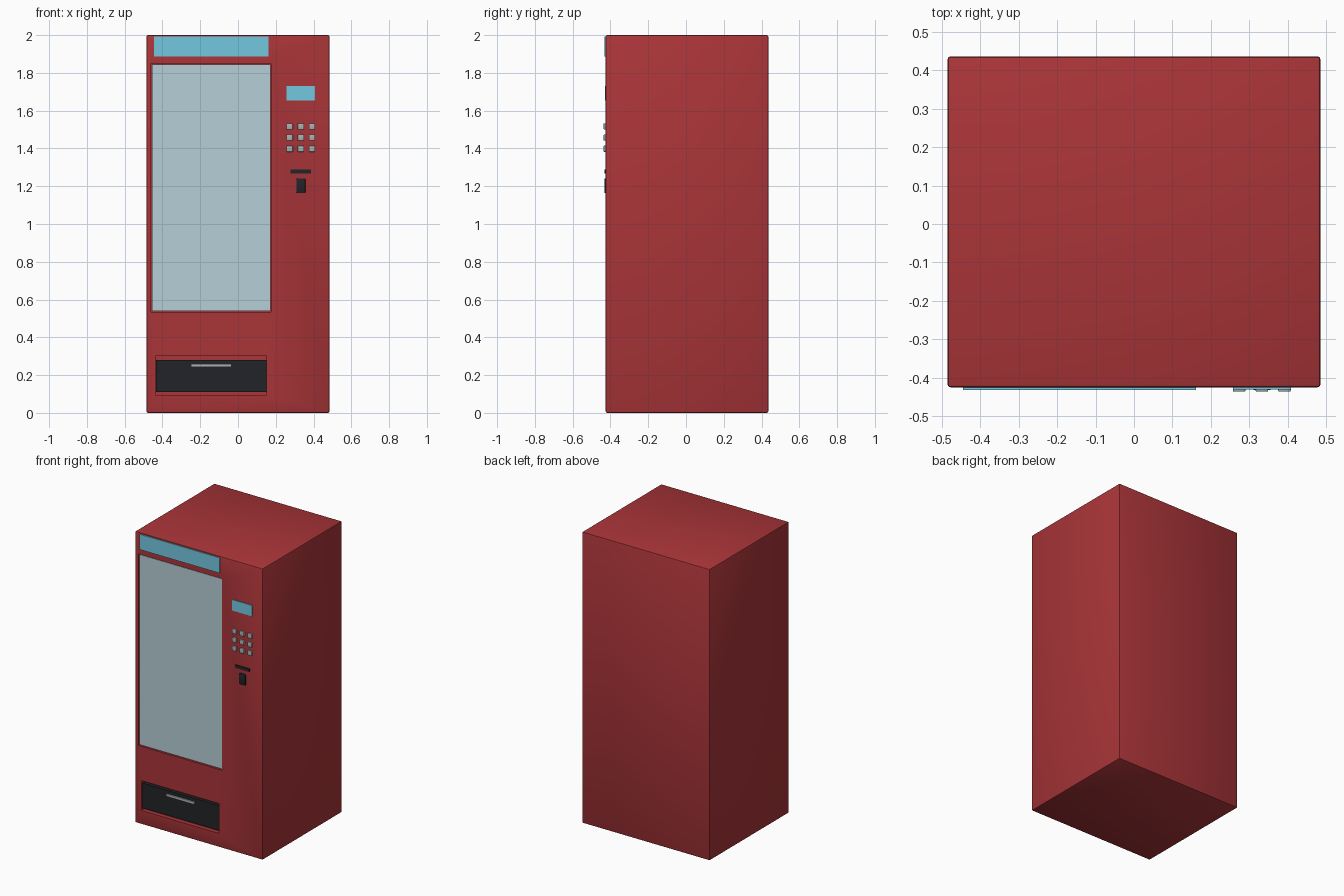
import bpy, bmesh

if "Cube" in bpy.data.objects:
    bpy.data.objects.remove(bpy.data.objects["Cube"])


def material(name, rgb):
    m = bpy.data.materials.new(name)
    m.diffuse_color = (*rgb, 1)
    m.use_nodes = True
    m.node_tree.nodes["Principled BSDF"].inputs["Base Color"].default_value = m.diffuse_color
    return m


RED = material("red_paint", (0.40, 0.035, 0.04))
DARK = material("dark_plastic", (0.015, 0.017, 0.02))
CYAN = material("lit_sign", (0.17, 0.58, 0.74))
GLASS = material("pale_glass", (0.46, 0.62, 0.68))
METAL = material("button_metal", (0.42, 0.44, 0.46))

FRONT = -0.425   # y of the cabinet front face
BACK = 0.436


def box(name, x, y, z, mat, bevel=0.0, segments=2):
    """Box from (min, max) ranges with optional rounded edges."""
    bm = bmesh.new()
    bmesh.ops.create_cube(bm, size=1)
    for v in bm.verts:
        v.co = [r[0] + (c + 0.5) * (r[1] - r[0]) for c, r in zip(v.co, (x, y, z))]
    if bevel:
        bmesh.ops.bevel(bm, geom=bm.edges[:], offset=bevel, segments=segments,
                        profile=0.5, affect='EDGES')
    me = bpy.data.meshes.new(name)
    bm.to_mesh(me)
    bm.free()
    me.materials.append(mat)
    ob = bpy.data.objects.new(name, me)
    bpy.context.collection.objects.link(ob)
    bpy.ops.object.select_all(action='DESELECT')
    bpy.context.view_layer.objects.active = ob
    ob.select_set(True)
    if bevel:
        bpy.ops.object.shade_smooth_by_angle(angle=0.6)
    return ob


def recess(target, x, z, depth):
    """Cut a shallow rectangular pocket into the front face."""
    cutter = box("cutter", x, (FRONT - 0.1, FRONT + depth), z, RED)
    cutter.hide_render = True
    mod = target.modifiers.new("recess", 'BOOLEAN')
    mod.operation = 'DIFFERENCE'
    mod.solver = 'EXACT'
    mod.object = cutter
    bpy.context.view_layer.objects.active = target
    bpy.ops.object.modifier_apply(modifier=mod.name)
    bpy.data.objects.remove(cutter)


# Cabinet with window and delivery pockets
cabinet = box("cabinet", (-0.485, 0.485), (FRONT, BACK), (0, 2), RED, 0.008)
recess(cabinet, (-0.46, 0.175), (0.535, 1.85), 0.03)
recess(cabinet, (-0.437, 0.152), (0.095, 0.30), 0.03)

# Display window and illuminated header
box("window_glass", (-0.456, 0.171), (FRONT + 0.006, FRONT + 0.03), (0.54, 1.845), GLASS)
box("header_sign", (-0.445, 0.161), (-0.432, FRONT + 0.01), (1.887, 1.992), CYAN)

# Delivery flap and its handle
box("delivery_flap", (-0.435, 0.15), (FRONT + 0.008, FRONT + 0.03), (0.11, 0.281), DARK)
box("flap_handle", (-0.25, -0.035), (FRONT - 0.002, FRONT + 0.01), (0.242, 0.259), METAL, 0.002)

# Payment controls: display, keypad, note slot, coin slot
box("display", (0.257, 0.408), (-0.430, FRONT + 0.01), (1.655, 1.73), CYAN)
for row in range(3):
    for col in range(3):
        cx, cz = 0.2735 + col * 0.059, 1.5165 - row * 0.059
        box(f"key_{row}_{col}", (cx - 0.0165, cx + 0.0165), (-0.436, FRONT + 0.01),
            (cz - 0.0165, cz + 0.0165), METAL, 0.003)
box("note_slot", (0.278, 0.387), (-0.431, FRONT + 0.01), (1.268, 1.289), DARK)
box("coin_slot", (0.309, 0.357), (-0.432, FRONT + 0.01), (1.164, 1.241), DARK, 0.004)
